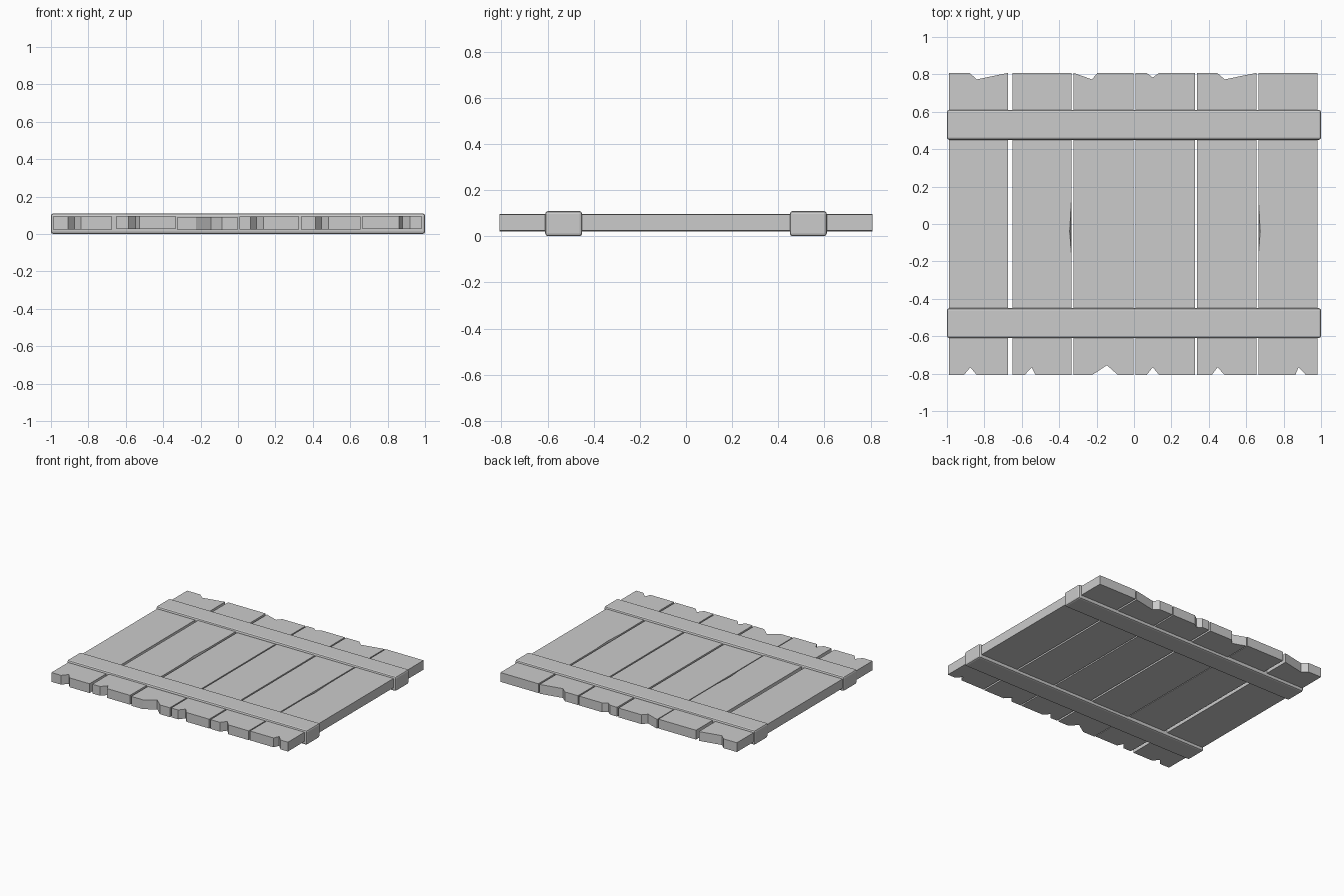
import bpy, bmesh

if "Cube" in bpy.data.objects:
    bpy.data.objects.remove(bpy.data.objects["Cube"])

Y, Z0, Z1 = 0.808, 0.023, 0.093


def mesh_object(name, bm):
    bmesh.ops.recalc_face_normals(bm, faces=bm.faces[:])
    me = bpy.data.meshes.new(name)
    bm.to_mesh(me)
    bm.free()
    ob = bpy.data.objects.new(name, me)
    bpy.context.collection.objects.link(ob)
    return ob


def plank(name, x0, x1, front, back, dz):
    # outline with a broken notch in the front and back ends
    pts = [(x0, -Y), *front, (x1, -Y), (x1, Y), *reversed(back), (x0, Y)]
    outline = []
    for p in pts:
        if p not in outline:
            outline.append(p)
    bm = bmesh.new()
    face = bm.faces.new([bm.verts.new((x, y, Z0 + dz)) for x, y in outline])
    ext = bmesh.ops.extrude_face_region(bm, geom=[face])
    top = [v for v in ext["geom"] if isinstance(v, bmesh.types.BMVert)]
    bmesh.ops.translate(bm, verts=top, vec=(0, 0, Z1 - Z0))
    return mesh_object(name, bm)


def front_notch(a, m, b, d=0.042):
    return [(a, -Y), (m, -Y + d), (b, -Y)]


def back_notch(a, m, b, d=0.035):
    return [(a, Y), (m, Y - d), (b, Y)]


# Planks, left to right
planks = [plank("plank_%d" % (i + 1), *p) for i, p in enumerate([
    (-0.99, -0.673, front_notch(-0.91, -0.875, -0.84), back_notch(-0.88, -0.84, -0.673), 0.0),
    (-0.649, -0.335, front_notch(-0.585, -0.547, -0.527), [], 0.003),
    (-0.324, -0.003, front_notch(-0.225, -0.145, -0.085, 0.053), back_notch(-0.324, -0.225, -0.195), -0.002),
    (0.009, 0.325, front_notch(0.067, 0.1, 0.135), back_notch(0.067, 0.1, 0.135, 0.025), 0.0),
    (0.336, 0.655, front_notch(0.415, 0.447, 0.485), back_notch(0.445, 0.485, 0.655), 0.0),
    (0.666, 0.982, front_notch(0.862, 0.88, 0.92), [], 0.002),
])]


# Splintered chips on two long edges
def chip(target, xe, inward):
    bm = bmesh.new()
    out = xe - inward * 0.006
    for x, y, z in [(xe + inward * 0.012, -0.04, 0.11), (xe, 0.18, 0.11), (xe, -0.2, 0.11),
                    (xe, -0.04, 0.055), (out, 0.18, 0.11), (out, -0.2, 0.11), (out, -0.04, 0.055)]:
        bm.verts.new((x, y, z))
    bmesh.ops.convex_hull(bm, input=bm.verts[:])
    cutter = mesh_object("chip_cutter", bm)
    cutter.hide_render = True
    cutter.hide_set(True)
    mod = target.modifiers.new("chip", 'BOOLEAN')
    mod.operation = 'DIFFERENCE'
    mod.object = cutter


chip(planks[1], -0.335, -1)
chip(planks[5], 0.666, 1)

# Cross battens wrapping the planks
for name, y in (("front_batten", -0.53), ("back_batten", 0.53)):
    bpy.ops.mesh.primitive_cube_add(size=1, location=(0, y, 0.0545))
    ob = bpy.context.object
    ob.name = name
    ob.scale = (2.0, 0.16, 0.109)
    bpy.ops.object.transform_apply(location=False, rotation=False, scale=True)
    bev = ob.modifiers.new("bevel", 'BEVEL')
    bev.width = 0.012
    bev.segments = 2
